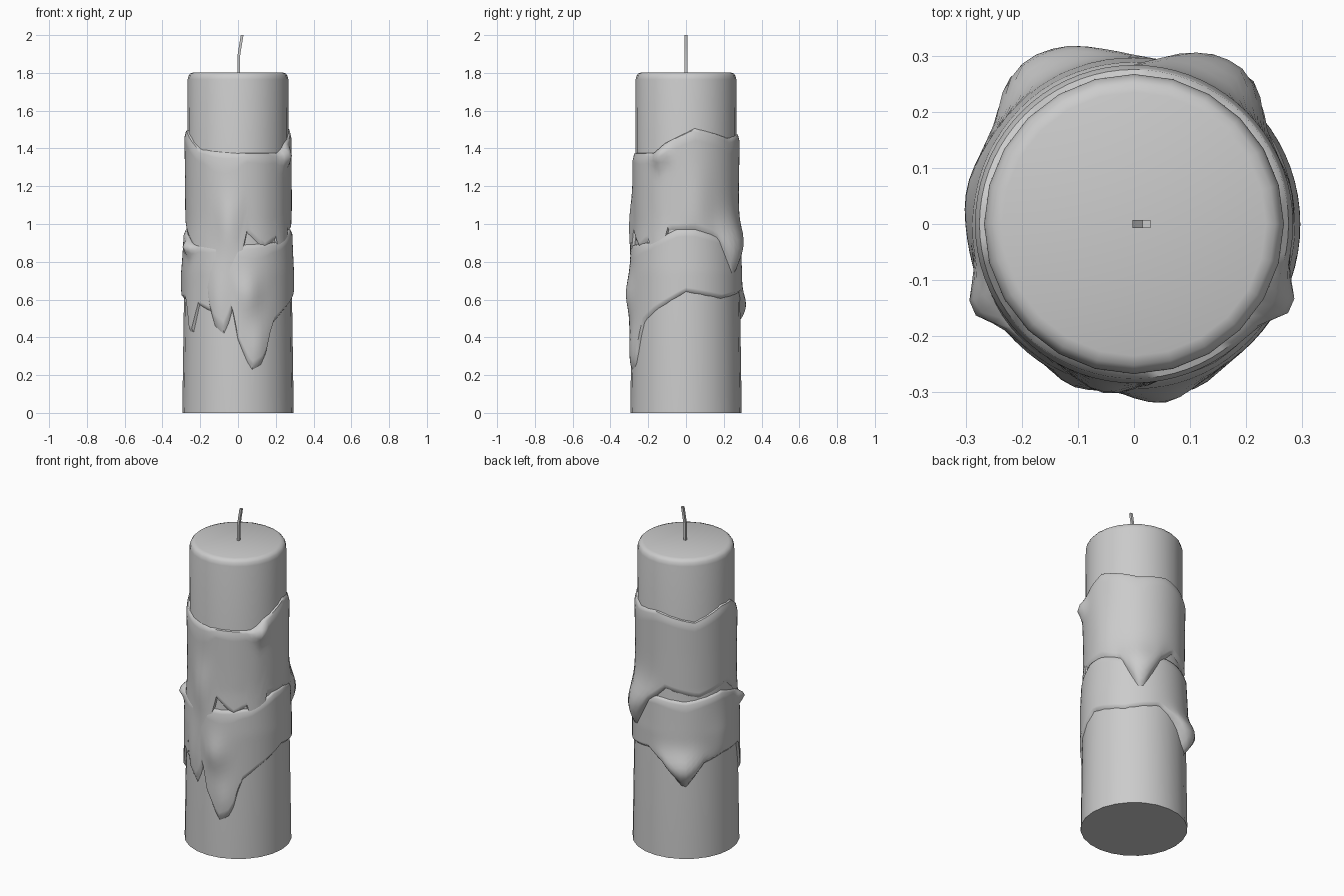
import bpy, bmesh, math

cube = bpy.data.objects.get("Cube")
if cube:
    bpy.data.objects.remove(cube)

wax = bpy.data.materials.new("grey wax")
wax.use_nodes = True
wax.diffuse_color = (0.6, 0.6, 0.6, 1)
wax.node_tree.nodes["Principled BSDF"].inputs["Base Color"].default_value = (0.6, 0.6, 0.6, 1)


def interp(keys, x):
    """Linear interpolation through a short list of (position, value)."""
    for (a, va), (b, vb) in zip(keys, keys[1:]):
        if a <= x <= b:
            return va + (vb - va) * (x - a) / (b - a)
    return keys[0][1] if x < keys[0][0] else keys[-1][1]


def loft(name, rings, caps, angle=40):
    """Skin a list of closed rings of points."""
    bm = bmesh.new()
    loops = [[bm.verts.new(p) for p in ring] for ring in rings]
    n = len(loops[0])
    for low, high in zip(loops, loops[1:]):
        for i in range(n):
            j = (i + 1) % n
            bm.faces.new((low[i], low[j], high[j], high[i]))
    if caps:
        bm.faces.new(loops[0][::-1])
        bm.faces.new(loops[-1])
    bmesh.ops.recalc_face_normals(bm, faces=bm.faces)
    mesh = bpy.data.meshes.new(name)
    bm.to_mesh(mesh)
    bm.free()
    mesh.materials.append(wax)
    obj = bpy.data.objects.new(name, mesh)
    bpy.context.collection.objects.link(obj)
    bpy.ops.object.select_all(action="DESELECT")
    obj.select_set(True)
    bpy.context.view_layer.objects.active = obj
    bpy.ops.object.shade_smooth_by_angle(angle=math.radians(angle))


# Candle body: flared foot, straight shaft, rounded rim
BODY = [(0, 0.295), (0.75, 0.284), (1.0, 0.268), (1.765, 0.267),
        (1.785, 0.262), (1.797, 0.252), (1.803, 0.235)]
SIDES = 24


def circle(r, z, sides=SIDES):
    turn = 2 * math.pi / sides
    return [(r * math.cos(i * turn), r * math.sin(i * turn), z) for i in range(sides)]


loft("candle_body", [circle(r, z) for z, r in BODY], True, 50)

# Wick: thin square strand with a bent tip
WICK = [(0.004, 1.79), (0.004, 1.89), (0.012, 1.94), (0.022, 2.0)]
loft("wick", [[(x + sx * 0.007, sy * 0.007, z)
               for sx, sy in ((-1, -1), (1, -1), (1, 1), (-1, 1))] for x, z in WICK], True)

# Melted coat: upper rim and drip hem by angle in degrees
RIM = [(-90, 1.38), (-38, 1.38), (-25, 1.43), (10, 1.51), (55, 1.46), (90, 1.48),
       (135, 1.43), (170, 1.5), (190, 1.5), (222, 1.4), (270, 1.38)]
HEM = [(-90, 0.62), (-82, 0.95), (-60, 0.85), (-45, 0.9), (-32, 0.62), (-22, 0.95),
       (10, 0.95), (35, 0.9), (57, 0.68), (80, 0.9), (100, 1.0), (140, 0.95),
       (180, 1.0), (215, 0.85), (232, 0.75), (242, 0.45), (256, 0.38), (270, 0.62)]
# Swollen drops: angle, height, swelling, angular width, height width
DROPS = [(57, 0.88, 0.05, 20, 0.13), (80, 0.9, 0.018, 12, 0.12),
         (-100, 1.0, 0.024, 12, 0.14), (-28, 1.36, 0.036, 9, 0.05),
         (12, 1.1, 0.008, 14, 0.2), (250, 0.6, 0.012, 9, 0.15)]
# Thickness over the body from rim to hem
FILM = [(0, -0.012), (0.015, 0.008), (0.08, 0.016), (0.5, 0.013), (0.93, 0.011), (1, -0.012)]
STEPS = [0, 0.015, 0.04, 0.08, 0.12] + [0.12 + 0.06 * i for i in range(1, 14)] + [0.93, 0.97, 1]


def coat(name, flip, scale, lift, columns=72):
    rings = []
    for u in STEPS:
        ring = []
        for i in range(columns):
            deg = -90 + i * 360 / columns
            top, hem = interp(RIM, deg), interp(HEM, deg)
            z = top + (hem - top) * u
            swell = 0
            for a, h, size, wide, tall in DROPS:
                gap = (deg - a + 180) % 360 - 180
                swell += size * math.exp(-(gap / wide) ** 2 - ((z - h) / tall) ** 2)
            fade = min(1, u / 0.03, (1 - u) / 0.12)
            height = z * scale + lift
            r = interp(BODY, height) + interp(FILM, u) + swell * fade
            a = math.radians(deg)
            ring.append((flip * r * math.cos(a), r * math.sin(a), height))
        rings.append(ring)
    loft(name, rings, False, 55)


coat("upper_wax_coat", 1, 1, 0)
coat("lower_wax_coat", -1, 0.69, -0.06)
